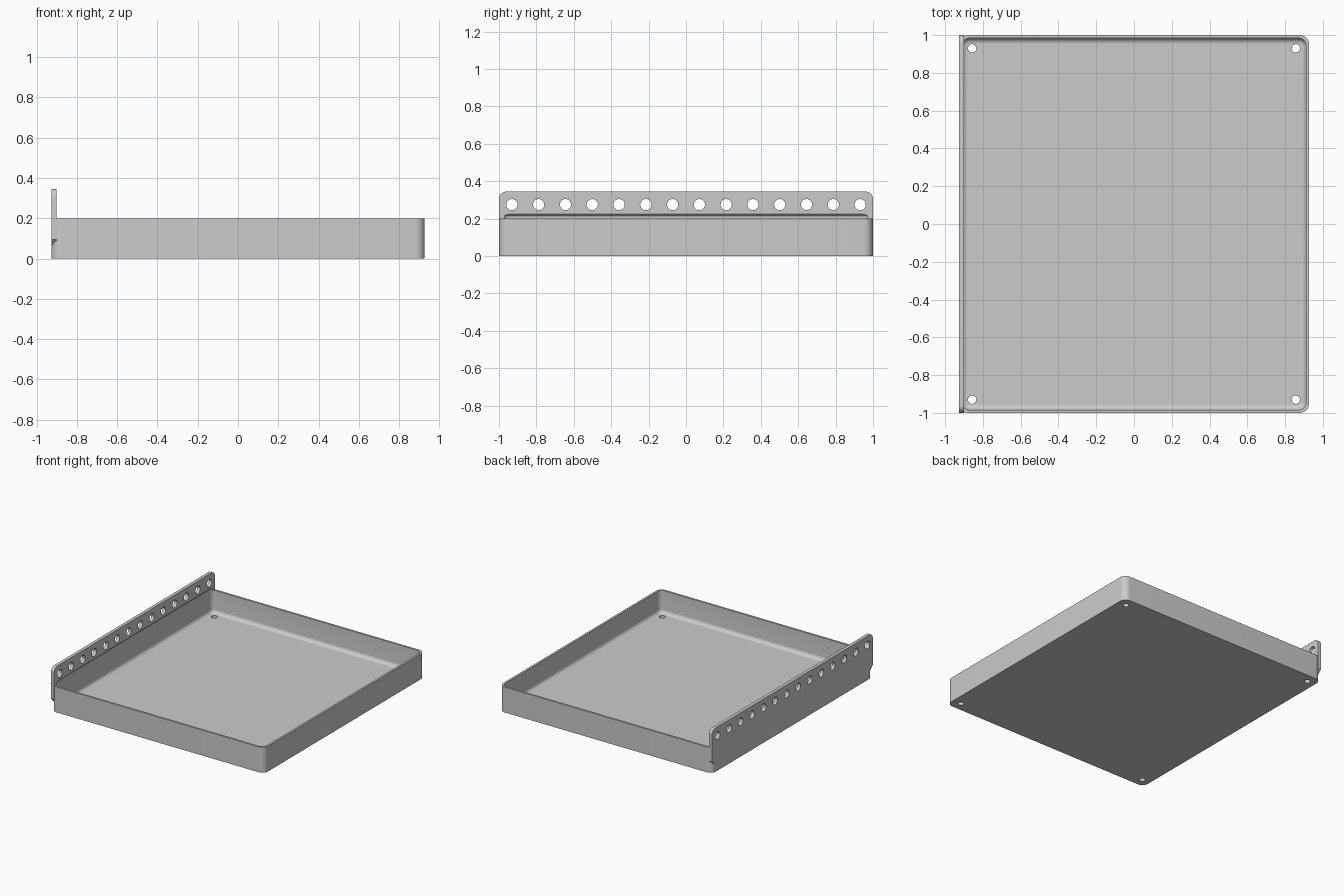
import bpy, bmesh, math
from mathutils import Matrix

HX, HY, H = 0.927, 1.0, 0.2     # tray half sizes and height
WALL, FLOOR, R = 0.016, 0.022, 0.05
PLATE, TOP = 0.026, 0.345       # mounting plate thickness and top height

if "Cube" in bpy.data.objects:
    bpy.data.objects.remove(bpy.data.objects["Cube"], do_unlink=True)

grey = bpy.data.materials.new("light grey")
grey.use_nodes = True
colour = (0.6, 0.6, 0.6, 1)
grey.diffuse_color = colour
grey.node_tree.nodes["Principled BSDF"].inputs["Base Color"].default_value = colour


def finish(bm, name):
    bmesh.ops.recalc_face_normals(bm, faces=bm.faces)
    mesh = bpy.data.meshes.new(name)
    bm.to_mesh(mesh)
    bm.free()
    mesh.materials.append(grey)
    ob = bpy.data.objects.new(name, mesh)
    bpy.context.collection.objects.link(ob)
    return ob


def rounded_rect(hx, hy, r, steps=10):
    pts = []
    for q, (sx, sy) in enumerate([(1, 1), (-1, 1), (-1, -1), (1, -1)]):
        for i in range(steps + 1):
            a = math.pi / 2 * (q + i / steps)
            pts.append((sx * (hx - r) + r * math.cos(a), sy * (hy - r) + r * math.sin(a)))
    return pts


def loft(name, levels, hx, hy, r):
    """Stack rounded rectangles given as (inset, z) levels."""
    bm = bmesh.new()
    rings = []
    for inset, z in levels:
        outline = rounded_rect(hx - inset, hy - inset, max(r - inset, 0.006))
        rings.append([bm.verts.new((x, y, z)) for x, y in outline])
    n = len(rings[0])
    for a, b in zip(rings, rings[1:]):
        for i in range(n):
            bm.faces.new((a[i], a[(i + 1) % n], b[(i + 1) % n], b[i]))
    bm.faces.new(rings[0])
    bm.faces.new(rings[-1])
    return finish(bm, name)


def cylinders(name, places, r, depth, turn=Matrix()):
    bm = bmesh.new()
    for p in places:
        bmesh.ops.create_cone(bm, cap_ends=True, segments=32, radius1=r, radius2=r,
                              depth=depth, matrix=Matrix.Translation(p) @ turn)
    return finish(bm, name)


def combine(ob, other, operation):
    other.hide_render = True
    mod = ob.modifiers.new(operation.title(), 'BOOLEAN')
    mod.operation, mod.solver, mod.object = operation, 'EXACT', other
    bpy.context.view_layer.objects.active = ob
    bpy.ops.object.modifier_apply(modifier=mod.name)
    bpy.data.objects.remove(other, do_unlink=True)


# Outer tray body
tray = loft("tray", [(0, 0), (0, H)], HX, HY, R)

# Mounting plate: rounded upper corners, sloped lower corners
half = [(HY - 0.035, 0.06), (HY, 0.095)]
r = 0.04
for i in range(9):
    a = math.pi / 2 * i / 8
    half.append((HY - r + r * math.cos(a), TOP - r + r * math.sin(a)))
outline = half + [(-y, z) for y, z in reversed(half)]
bm = bmesh.new()
face = bm.faces.new([bm.verts.new((-HX, y, z)) for y, z in outline])
side = bmesh.ops.extrude_face_region(bm, geom=[face])["geom"]
bmesh.ops.translate(bm, vec=(PLATE, 0, 0),
                    verts=[v for v in side if isinstance(v, bmesh.types.BMVert)])
combine(tray, finish(bm, "mounting_plate"), 'UNION')

# Cavity with a filleted floor edge and a chamfer under the plate
F = 0.03
levels = [(F - F * math.sin(math.pi / 2 * i / 8), FLOOR + F - F * math.cos(math.pi / 2 * i / 8))
          for i in range(9)]
levels += [(0, H + 0.015), (0.02, H + 0.035)]
combine(tray, loft("cavity_cutter", levels, HX - WALL, HY - WALL, R - WALL + 0.006), 'DIFFERENCE')

# Row of holes along the plate
row = [(-HX, -0.931 + 1.862 * i / 13, 0.275) for i in range(14)]
combine(tray, cylinders("plate_hole_cutter", row, 0.03, 0.2,
                        Matrix.Rotation(math.pi / 2, 4, 'Y')), 'DIFFERENCE')

# Four floor holes
corners = [(sx * 0.857, sy * 0.93, 0) for sx in (-1, 1) for sy in (-1, 1)]
combine(tray, cylinders("floor_hole_cutter", corners, 0.022, 0.2), 'DIFFERENCE')

bpy.ops.object.select_all(action='DESELECT')
tray.select_set(True)
bpy.context.view_layer.objects.active = tray
bpy.ops.object.shade_smooth_by_angle(angle=math.radians(30))
